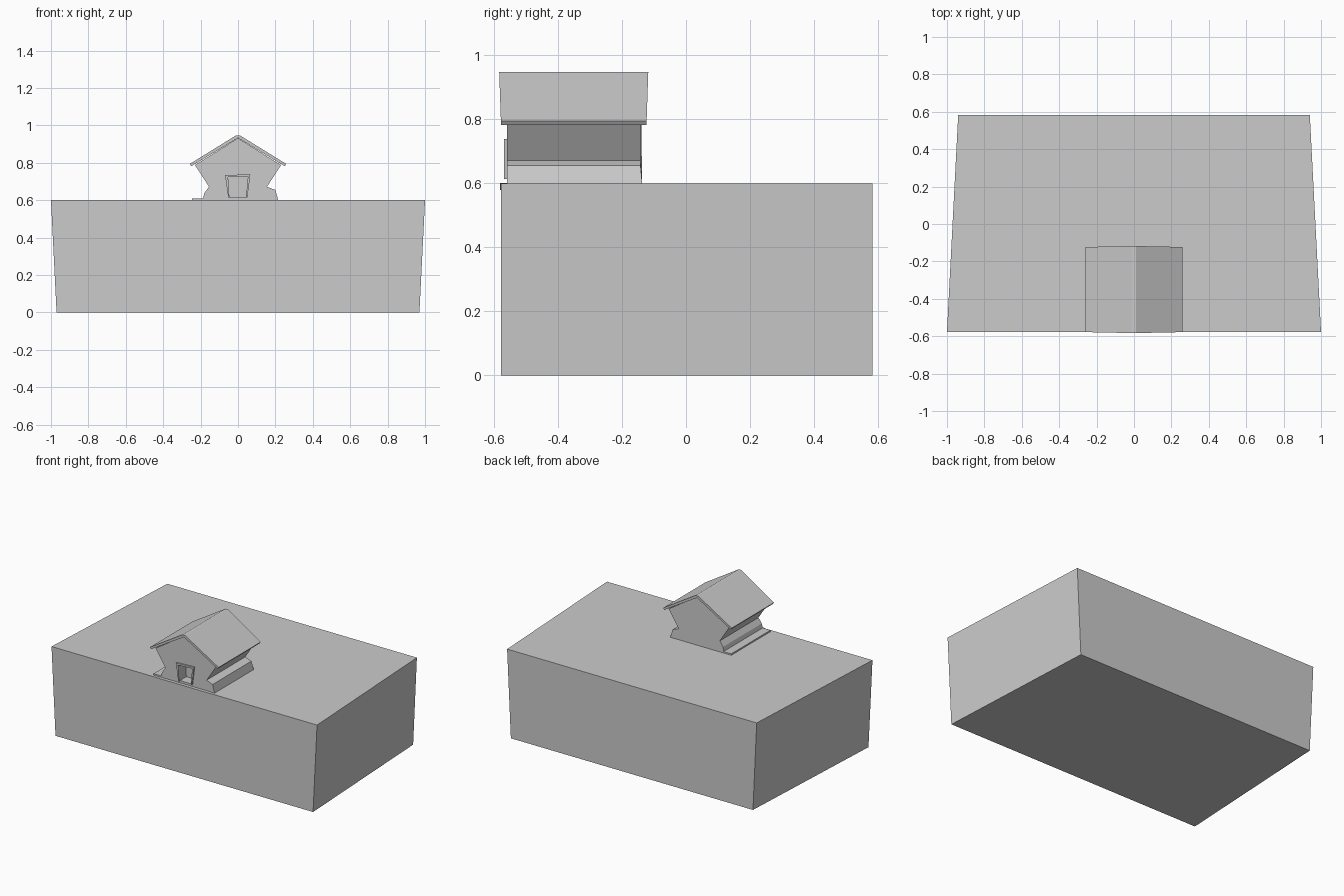
import bpy
import bmesh

if "Cube" in bpy.data.objects:
    bpy.data.objects.remove(bpy.data.objects["Cube"])


def extrude_profile(name, pts, y0, y1, taper=0.0, pivot=0.0):
    """Extrude an (x, z) outline from y0 to y1; taper lengthens it with height."""
    bm = bmesh.new()
    front = [bm.verts.new((x, y0 - taper * (z - pivot), z)) for x, z in pts]
    back = [bm.verts.new((x, y1 + taper * (z - pivot), z)) for x, z in pts]
    bm.faces.new(front)
    bm.faces.new(back[::-1])
    n = len(pts)
    for i in range(n):
        j = (i + 1) % n
        bm.faces.new((front[i], back[i], back[j], front[j]))
    bmesh.ops.recalc_face_normals(bm, faces=bm.faces[:])
    mesh = bpy.data.meshes.new(name)
    bm.to_mesh(mesh)
    bm.free()
    ob = bpy.data.objects.new(name, mesh)
    bpy.context.collection.objects.link(ob)
    return ob


# Large ground block, narrower towards the back and the bottom
block = extrude_profile("ground_block",
                        [(-0.97, 0), (0.97, 0), (1, 0.6), (-1, 0.6)], -0.578, 0.582)
for v in block.data.vertices:
    if v.co.y > 0:
        v.co.x *= 0.94

# House body: crooked walls, pinched waist, low step on the left
house = extrude_profile("house_body", [
    (-0.245, 0.6), (0.215, 0.6), (0.2, 0.655), (0.155, 0.672), (0.23, 0.788),
    (0, 0.932), (-0.23, 0.788), (-0.155, 0.672), (-0.18, 0.638),
    (-0.187, 0.61), (-0.245, 0.61)], -0.559, -0.142)
for v in house.data.vertices:
    if v.co.y > -0.3 and v.co.z < 0.62:
        v.co.y = -0.137

# Doorway recess
cutter = extrude_profile("doorway_cutter", [
    (-0.046, 0.616), (0.043, 0.616), (0.053, 0.727), (-0.053, 0.723)], -0.6, -0.49)
cutter.hide_render = True
cutter.hide_viewport = True
cut = house.modifiers.new("doorway", "BOOLEAN")
cut.operation = "DIFFERENCE"
cut.solver = "EXACT"
cut.object = cutter

# Door frame, open at the bottom
extrude_profile("door_frame", [
    (-0.052, 0.614), (-0.046, 0.614), (-0.053, 0.723), (0.053, 0.727),
    (0.043, 0.614), (0.05, 0.614), (0.066, 0.739), (-0.069, 0.734)],
    -0.569, -0.557)

# Roof: thin chevron, slightly longer at the ridge
extrude_profile("roof", [
    (-0.258, 0.794), (-0.25, 0.782), (0, 0.933), (0.25, 0.782),
    (0.258, 0.794), (0.01, 0.947), (-0.01, 0.947)],
    -0.578, -0.123, taper=0.034, pivot=0.794)

# Doorstep sagging over the front edge of the block
extrude_profile("doorstep", [
    (-0.19, 0.601), (-0.11, 0.594), (-0.05, 0.579), (0.05, 0.579),
    (0.11, 0.594), (0.19, 0.601)], -0.581, -0.555)
